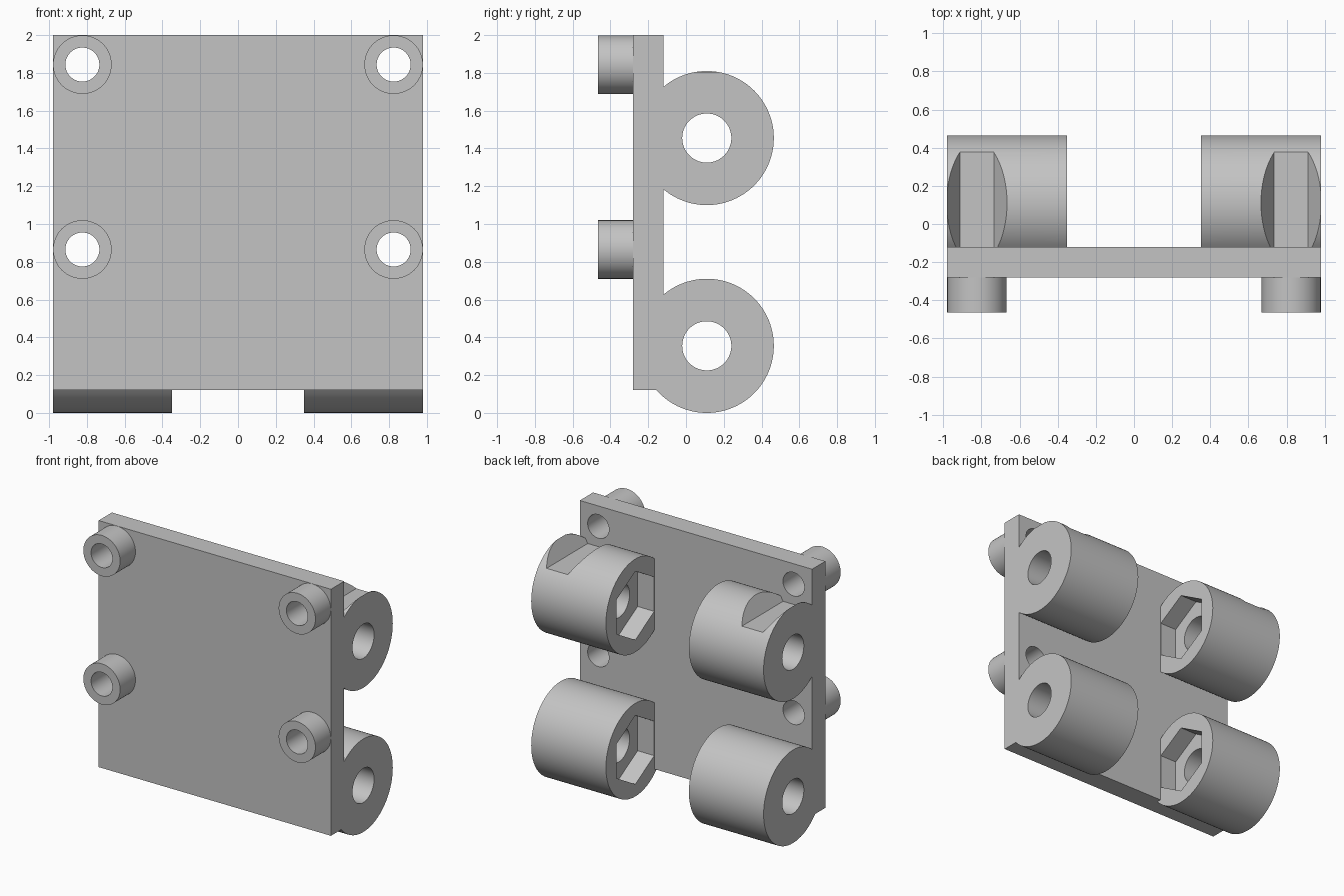
import bpy
import math
from mathutils import Matrix

cube = bpy.data.objects.get("Cube")
if cube:
    bpy.data.objects.remove(cube, do_unlink=True)

# One plain grey
grey = bpy.data.materials.new("light_grey")
grey.use_nodes = True
COLOUR = (0.55, 0.55, 0.55, 1)
grey.diffuse_color = COLOUR
grey.node_tree.nodes["Principled BSDF"].inputs["Base Color"].default_value = COLOUR


def finish(name, matrix):
    ob = bpy.context.object
    ob.name = name
    ob.data.transform(matrix)
    ob.data.materials.append(grey)
    return ob


def box(name, x, y, z):
    bpy.ops.mesh.primitive_cube_add(size=1)
    lo, hi = zip(x, y, z)
    size = [b - a for a, b in zip(lo, hi)]
    mid = [(a + b) / 2 for a, b in zip(lo, hi)]
    return finish(name, Matrix.Translation(mid) @ Matrix.Diagonal((*size, 1)))


def prism(name, axis, radius, start, end, a, b, sides=96, turn=0):
    """Prism along X at (y, z) = (a, b), or along Y at (x, z) = (a, b)."""
    bpy.ops.mesh.primitive_cylinder_add(vertices=sides, radius=radius, depth=abs(end - start))
    mid = (start + end) / 2
    if axis == "X":
        place, rot = (mid, a, b), Matrix.Rotation(math.pi / 2, 4, "Y")
    else:
        place, rot = (a, mid, b), Matrix.Rotation(math.pi / 2, 4, "X")
    return finish(name, Matrix.Translation(place) @ rot @ Matrix.Rotation(turn, 4, "Z"))


def combine(target, tool, operation):
    mod = target.modifiers.new(tool.name, "BOOLEAN")
    mod.operation = operation
    mod.solver = "EXACT"
    mod.object = tool
    bpy.context.view_layer.objects.active = target
    bpy.ops.object.modifier_apply(modifier=mod.name)
    bpy.data.objects.remove(tool, do_unlink=True)


HINGE_Y, HINGE_Z = 0.11, (0.355, 1.455)
SCREW_X, SCREW_Z = 0.824, (0.865, 1.844)
INNER, OUTER = 0.35, 0.98
BACK = -0.12

# Mounting plate
bracket = box("hinge_bracket", (-OUTER, OUTER), (-0.28, BACK), (0.12, 2))

for s in (-1, 1):
    # Hinge barrels on the back, standoffs on the front
    for z in HINGE_Z:
        combine(bracket, prism("barrel", "X", 0.355, s * INNER, s * OUTER, HINGE_Y, z), "UNION")
    for z in SCREW_Z:
        combine(bracket, prism("standoff", "Y", 0.155, -0.465, -0.2, s * SCREW_X, z), "UNION")

for s in (-1, 1):
    # Pin bores with hexagonal nut pockets on the inner ends
    for z in HINGE_Z:
        combine(bracket, prism("pin_bore", "X", 0.13, s * 0.2, s * 1.1, HINGE_Y, z), "DIFFERENCE")
        combine(bracket, prism("nut_pocket", "X", 0.262, s * 0.2, s * (INNER + 0.14),
                               HINGE_Y, z, 6, math.pi / 2), "DIFFERENCE")
    # Screw holes through standoffs and plate
    for z in SCREW_Z:
        combine(bracket, prism("screw_hole", "Y", 0.09, -0.6, 0, s * SCREW_X, z), "DIFFERENCE")
    # Hexagonal notch over each upper barrel, flat side down
    combine(bracket, prism("notch", "Y", 0.178, BACK, 0.7, s * SCREW_X, SCREW_Z[1],
                           6, math.pi / 6), "DIFFERENCE")

bpy.ops.object.select_all(action="DESELECT")
bracket.select_set(True)
bpy.context.view_layer.objects.active = bracket
bpy.ops.object.shade_smooth_by_angle(angle=math.radians(30))
